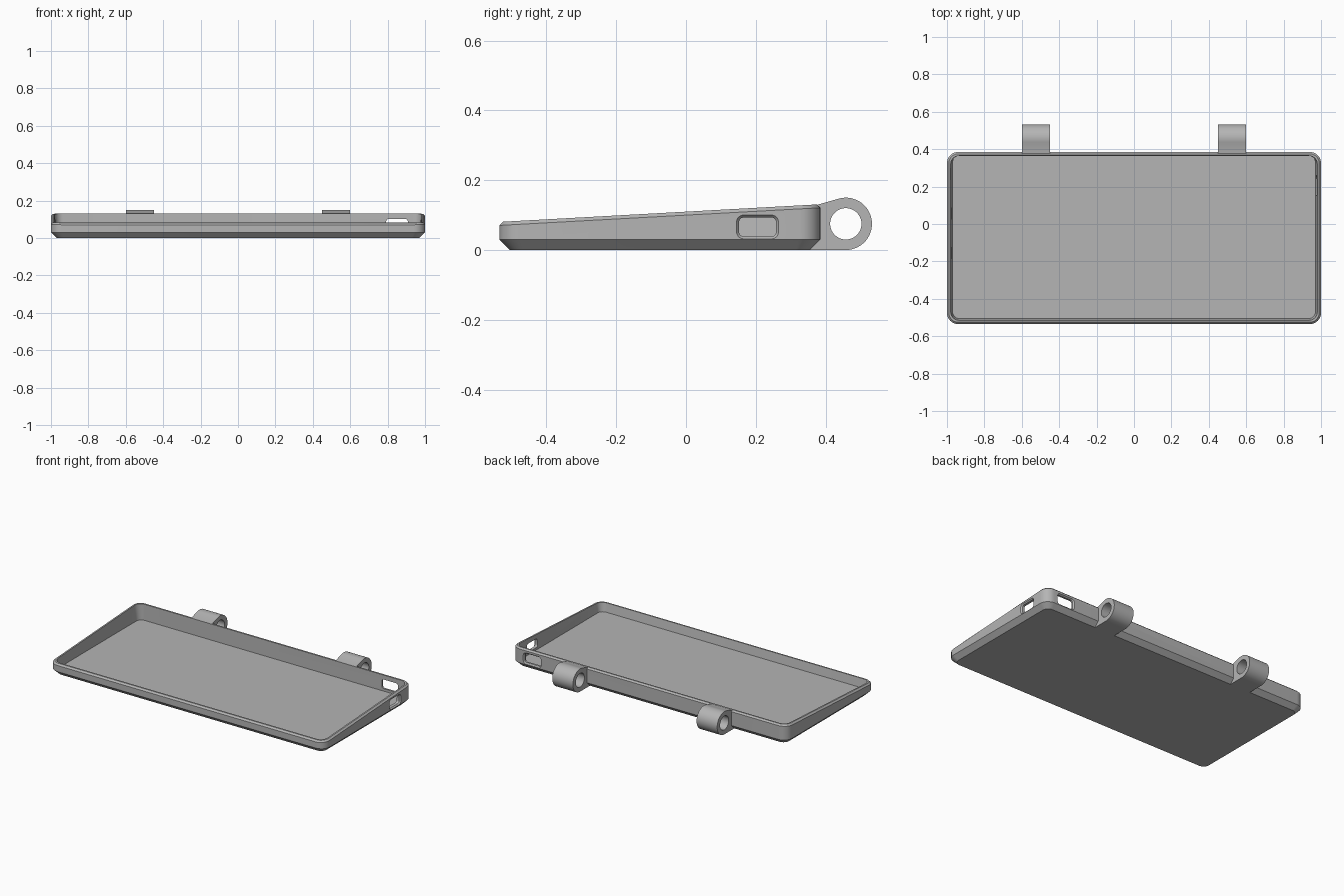
import bpy, bmesh, math
from mathutils import Vector

cube = bpy.data.objects.get("Cube")
if cube:
    bpy.data.objects.remove(cube, do_unlink=True)

grey = bpy.data.materials.new("plain grey")
grey.use_nodes = True
colour = (0.46, 0.46, 0.46, 1)
grey.diffuse_color = colour
grey.node_tree.nodes["Principled BSDF"].inputs["Base Color"].default_value = colour

FRONT, BACK = -0.535, 0.385


def rounded_rect(u0, u1, v0, v1, r, steps=8):
    """Counter-clockwise 2D outline with rounded corners."""
    corners = [(u1 - r, v1 - r), (u0 + r, v1 - r), (u0 + r, v0 + r), (u1 - r, v0 + r)]
    points = []
    for i, (cu, cv) in enumerate(corners):
        for k in range(steps + 1):
            a = math.pi / 2 * (i + k / steps)
            points.append((cu + r * math.cos(a), cv + r * math.sin(a)))
    return points


def loft(name, loops):
    """Closed solid through matching loops of points."""
    bm = bmesh.new()
    rings = [[bm.verts.new(p) for p in loop] for loop in loops]
    n = len(rings[0])
    for a, b in zip(rings, rings[1:]):
        for i in range(n):
            j = (i + 1) % n
            bm.faces.new((a[i], a[j], b[j], b[i]))
    bm.faces.new(rings[0][::-1])
    bm.faces.new(rings[-1])
    bmesh.ops.recalc_face_normals(bm, faces=bm.faces)
    mesh = bpy.data.meshes.new(name)
    bm.to_mesh(mesh)
    bm.free()
    mesh.materials.append(grey)
    obj = bpy.data.objects.new(name, mesh)
    bpy.context.collection.objects.link(obj)
    return obj


def activate(obj):
    bpy.ops.object.select_all(action='DESELECT')
    obj.select_set(True)
    bpy.context.view_layer.objects.active = obj


def cut(obj, cutter):
    cutter.hide_render = True
    mod = obj.modifiers.new("cut", 'BOOLEAN')
    mod.operation = 'DIFFERENCE'
    mod.solver = 'EXACT'
    mod.object = cutter
    activate(obj)
    bpy.ops.object.modifier_apply(modifier=mod.name)
    bpy.data.objects.remove(cutter, do_unlink=True)


def smooth(obj):
    activate(obj)
    bpy.ops.object.shade_smooth_by_angle(angle=math.radians(25))


def rim_height(y):
    return 0.081 + 0.055 * (y - FRONT - 0.01)


def tray_loop(inset, radius, height, back_inset=None):
    back = inset if back_inset is None else back_inset
    outline = rounded_rect(-1 + inset, 1 - inset, FRONT + inset, BACK - back, radius)
    return [Vector((x, y, height(y))) for x, y in outline]


# Tray: chamfered base, sloped rim, sunken floor
tray = loft("tray", [
    tray_loop(0.03, 0.04, lambda y: 0),
    tray_loop(0, 0.06, lambda y: 0.03),
    tray_loop(0, 0.06, lambda y: rim_height(y) - 0.01),
    tray_loop(0.01, 0.05, rim_height),
    tray_loop(0.02, 0.045, rim_height),
    tray_loop(0.03, 0.035, lambda y: 0.025, back_inset=0.021),
])

# Port openings with flared outer edges, one in the side and one in the back
FLARE = [(-0.06, 0.007), (-0.008, 0.007), (0, 0), (0.02, 0)]


def port_loops(u0, u1, v0, v1, place):
    return [[place(u, v, depth) for u, v in
             rounded_rect(u0 + m, u1 - m, v0 + m, v1 - m, 0.02 - m)]
            for depth, m in FLARE]


cut(tray, loft("side_port_cutter", port_loops(
    0.145, 0.265, 0.032, 0.1, lambda u, v, d: Vector((1 + d, u, v)))))
cut(tray, loft("back_port_cutter", port_loops(
    0.785, 0.915, 0.034, 0.108, lambda u, v, d: Vector((u, BACK + d, v)))))
smooth(tray)

# Hinge lugs with a through hole
CY, CZ, R, HOLE = 0.458, 0.075, 0.075, 0.045


def circle(r, start, end, steps):
    return [(CY + r * math.cos(math.radians(start + (end - start) * k / steps)),
             CZ + r * math.sin(math.radians(start + (end - start) * k / steps)))
            for k in range(steps + 1)]


profile = [(0.367, 0.03), (0.355, 0)] + circle(R, -90, 107, 28) + [(0.374, 0.129), (0.367, 0.129)]
for name, x0, x1 in (("left_hinge_lug", 0.45, 0.6), ("right_hinge_lug", -0.6, -0.45)):
    lug = loft(name, [[Vector((x, y, z)) for y, z in profile] for x in (x0, x1)])
    bore = circle(HOLE, 0, 360, 40)[:-1]
    cut(lug, loft("bore_cutter", [[Vector((x, y, z)) for y, z in bore]
                                  for x in (x0 - 0.05, x1 + 0.05)]))
    smooth(lug)
